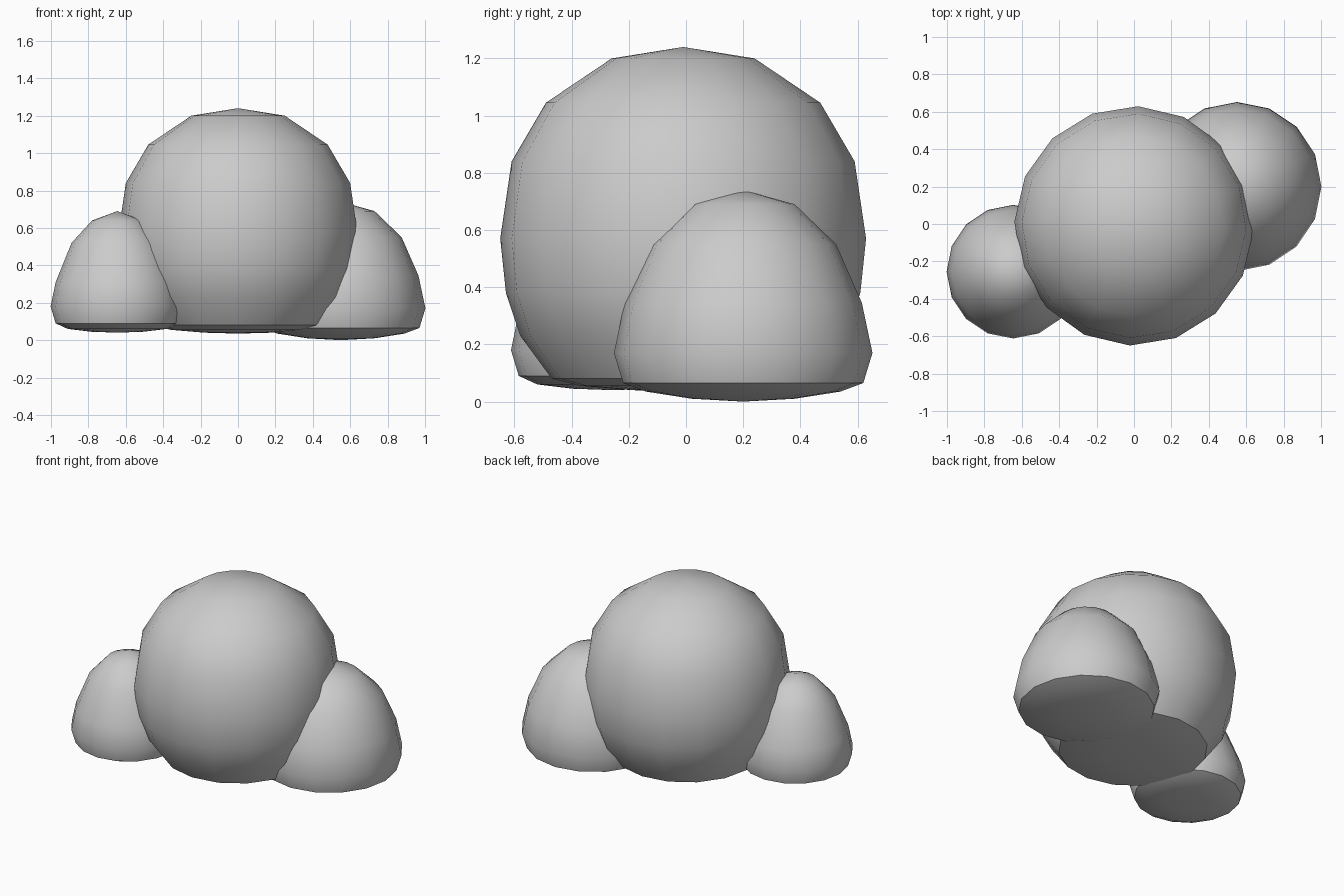
import bpy, bmesh
from math import cos, sin, tau, radians

if "Cube" in bpy.data.objects:
    bpy.data.objects.remove(bpy.data.objects["Cube"])

SIDES = 16


def mound(name, center, profile, turn=0.0, lean=(0.0, 0.0)):
    """Lathe a (radius, z) profile running from top pole to bottom pole."""
    bm = bmesh.new()
    top_z, low_z = profile[0][1], profile[-1][1]
    rings = []
    for r, z in profile[1:-1]:
        t = (z - low_z) / (top_z - low_z)
        rings.append([bm.verts.new((r * cos(tau * i / SIDES + turn) + lean[0] * t,
                                    r * sin(tau * i / SIDES + turn) + lean[1] * t, z))
                      for i in range(SIDES)])
    top = bm.verts.new((lean[0], lean[1], top_z))
    low = bm.verts.new((0, 0, low_z))
    for i in range(SIDES):
        j = (i + 1) % SIDES
        bm.faces.new((top, rings[0][i], rings[0][j]))
        bm.faces.new((low, rings[-1][j], rings[-1][i]))
        for a, b in zip(rings, rings[1:]):
            bm.faces.new((a[i], b[i], b[j], a[j]))
    bmesh.ops.recalc_face_normals(bm, faces=bm.faces)
    mesh = bpy.data.meshes.new(name)
    bm.to_mesh(mesh)
    bm.free()
    ob = bpy.data.objects.new(name, mesh)
    ob.location = (center[0], center[1], 0)
    bpy.context.collection.objects.link(ob)
    bpy.ops.object.select_all(action='DESELECT')
    ob.select_set(True)
    bpy.context.view_layer.objects.active = ob
    bpy.ops.object.shade_smooth_by_angle(angle=radians(35))
    return ob


# Large central ball with a flattened underside
mound("main_ball", (0.0, -0.01),
      [(0, 1.24), (0.25, 1.2), (0.48, 1.045), (0.6, 0.84), (0.64, 0.57),
       (0.62, 0.38), (0.57, 0.23), (0.46, 0.08), (0.36, 0.055), (0.18, 0.04), (0, 0.035)],
      turn=radians(-2))

# Medium dome, back right
mound("right_dome", (0.55, 0.2),
      [(0, 0.74), (0.18, 0.69), (0.325, 0.55), (0.415, 0.345), (0.452, 0.17),
       (0.42, 0.065), (0.34, 0.035), (0.18, 0.01), (0, 0.0)])

# Small dome, front left
mound("left_dome", (-0.645, -0.255),
      [(0, 0.69), (0.135, 0.64), (0.245, 0.52), (0.33, 0.31), (0.357, 0.18),
       (0.33, 0.09), (0.265, 0.06), (0.14, 0.045), (0, 0.04)])
